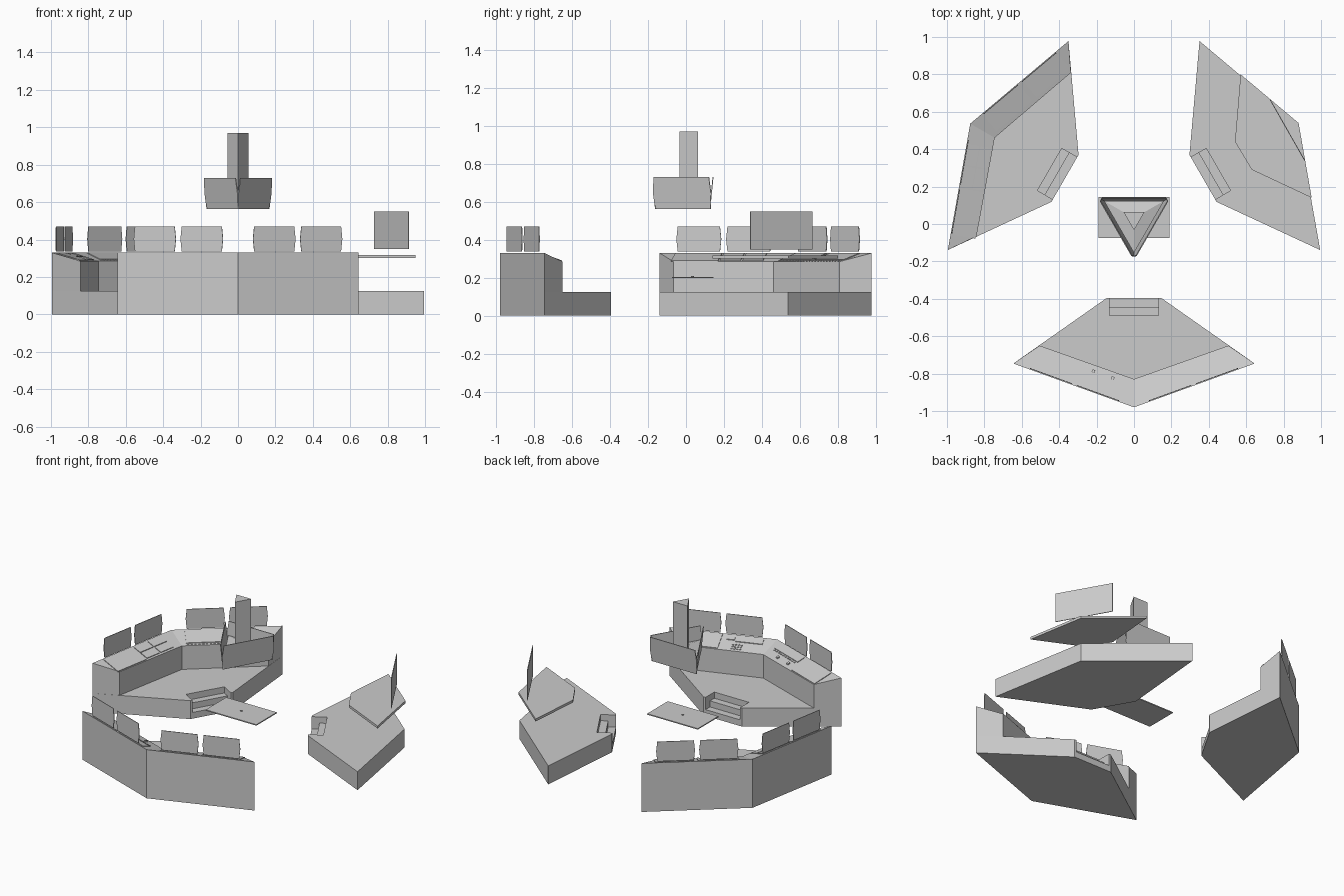
import bpy, bmesh, math
from mathutils import Vector

if "Cube" in bpy.data.objects:
    bpy.data.objects.remove(bpy.data.objects["Cube"])

CENTRE = (0, 0.031, 0)          # the three stations turn about this point
FRONT, LEFT, RIGHT = 0, -120, 120


def make(name, verts, faces, turn=0, mirror=False):
    bm = bmesh.new()
    vs = [bm.verts.new(v) for v in verts]
    for f in faces:
        bm.faces.new([vs[i] for i in f])
    bmesh.ops.recalc_face_normals(bm, faces=bm.faces)
    me = bpy.data.meshes.new(name)
    bm.to_mesh(me)
    bm.free()
    ob = bpy.data.objects.new(name, me)
    bpy.context.collection.objects.link(ob)
    ob.location = CENTRE
    ob.rotation_euler.z = math.radians(turn)
    if mirror:
        ob.modifiers.new("mirror", 'MIRROR').merge_threshold = 0.001
    return ob


def prism_data(lower, upper):
    n = len(lower)
    faces = [tuple(range(n)), tuple(range(n, 2 * n))]
    faces += [(i, (i + 1) % n, n + (i + 1) % n, n + i) for i in range(n)]
    return list(lower) + list(upper), faces


def prism(name, pts, z0, z1, turn=0):
    return make(name, *prism_data([(x, y, z0) for x, y in pts],
                                  [(x, y, z1) for x, y in pts]), turn)


def rect(x0, x1, y0, y1):
    return [(x0, y0), (x1, y0), (x1, y1), (x0, y1)]


# Local frame of a console wing: u along the outer edge, v inwards, h up
APEX, TIP = Vector((0, -1.011)), Vector((0.645, -0.777))
U = (TIP - APEX).normalized()
V = Vector((-U.y, U.x))
SLOPE = -0.045 / 0.142


def wing(u, v, h, side, flat=False):
    p = APEX + U * u + V * v
    return (p.x * side, p.y, 0.33 + h + (0 if flat else v * SLOPE))


def panel(name, turn, side, u0, u1, v0, v1, h=0.004):
    r = rect(u0, u1, v0, v1)
    make(name, *prism_data([wing(u, v, -0.002, side) for u, v in r],
                           [wing(u, v, h, side) for u, v in r]), turn)


def screen_outline(half, z0, z1, bulge=0.007):
    zm = (z0 + z1) / 2
    return [(-half, z0), (half, z0), (half + bulge, zm),
            (half, z1), (-half, z1), (-half - bulge, zm)]


# Platforms with a stepped entry notch
plan = [(-.145, -.426), (-.13, -.426), (-.13, -.521), (.13, -.521), (.13, -.426),
        (.145, -.426), (.645, -.777), (0, -1.011), (-.645, -.777)]
for label, turn in (("front", FRONT), ("left", LEFT), ("right", RIGHT)):
    prism(label + "_platform", plan, 0, 0.125, turn)
    prism(label + "_lower_step", rect(-.13, .13, -.474, -.426), 0, 0.042, turn)
    prism(label + "_upper_step", rect(-.13, .13, -.521, -.474), 0, 0.083, turn)

# Consoles with sloping tops, and the screens above their outer edge
for label, turn in (("front", FRONT), ("left", LEFT)):
    ring = [(0, -1.011, .33), (.645, -.777, .33), (.505, -.681, .285), (0, -.86, .285)]
    verts, faces = prism_data([(x, y, .125) for x, y, z in ring], ring)
    faces = [f for f in faces if set(f) != {0, 3, 4, 7}]
    make(label + "_console", verts, faces, turn, mirror=True)
    for side in (1, -1):
        for u0, u1 in ((.088, .328), (.356, .594)):
            mid, half = (u0 + u1) / 2, (u1 - u0) / 2 - .006
            shape = screen_outline(half, .007, .14)
            make(label + "_console_screen",
                 *prism_data([wing(mid + a, .004, z, side, True) for a, z in shape],
                             [wing(mid + a, .008, z, side, True) for a, z in shape]), turn)

# Console control panels
for turn, side, spec in (
        (FRONT, 1, [(.345, .59, .01, .135), (.08, .25, .02, .06), (.26, .31, .02, .05)]),
        (FRONT, -1, [(.345, .59, .01, .135), (.06, .31, .012, .065)]),
        (LEFT, 1, [(.35, .6, .01, .135)]),
        (LEFT, -1, [(.08, .335, .01, .122), (.36, .6, .01, .122)])):
    for s in spec:
        panel("control_panel", turn, side, *s)
for i in range(2):
    for j in range(2):
        panel("key_block", LEFT, 1, .11 + .12 * i, .22 + .12 * i, .015 + .06 * j, .068 + .06 * j)

# Button rows
for i in range(22):
    u = .085 + i * .0235
    panel("button", LEFT, -1, u, u + .012, .128, .135)
for i in range(4):
    for j in range(3):
        panel("button", FRONT, 1, .2 + .018 * i, .21 + .018 * i, .08 + .018 * j, .09 + .018 * j)
for i in range(10):
    u = .07 + i * .024
    panel("button", FRONT, -1, u, u + .012, .072, .079)
for u in (.16, .27):
    panel("knob", FRONT, -1, u - .008, u + .008, .1, .116, .008)

# Right station: floating desk and screen (absolute plan shifted to the centre)
desk = [(.57, .80), (.88, .54), (.95, .14), (.63, .29), (.54, .44)]
prism("right_desk", [(x, y - .031) for x, y in desk], .3, .317)
prism("right_desk_screen", [(.73, .634), (.915, .309), (.911, .307), (.726, .632)], .35, .55)

# Central floating table with a small projector
prism("centre_table", rect(-.19, .19, -.106, .114), .198, .205)
prism("table_projector", [(.008 * math.cos(i * math.pi / 4), .004 + .008 * math.sin(i * math.pi / 4))
                          for i in range(8)], .2, .209)


# Central hanging column: triangular shaft flaring into a triangular plate
def tri(r, z):
    return [(r * math.cos(a), r * math.sin(a), z)
            for a in (math.radians(d) for d in (30, 150, 270))]


levels = [tri(.185, .635), tri(.185, .642), tri(.064, .66), tri(.064, .97)]
faces = [(0, 1, 2), (9, 10, 11)]
for k in range(3):
    faces += [(3 * k + i, 3 * k + (i + 1) % 3, 3 * k + 3 + (i + 1) % 3, 3 * k + 3 + i)
              for i in range(3)]
make("hanging_column", [v for lv in levels for v in lv], faces)

# Three tilted screens around the column
for turn in (0, 120, 240):
    shape = screen_outline(.168, .562, .73, .008)
    lean = lambda z: .092 + (z - .562) * .1
    make("hanging_screen", *prism_data([(x, lean(z), z) for x, z in shape],
                                       [(x, lean(z) + .005, z) for x, z in shape]), turn)
